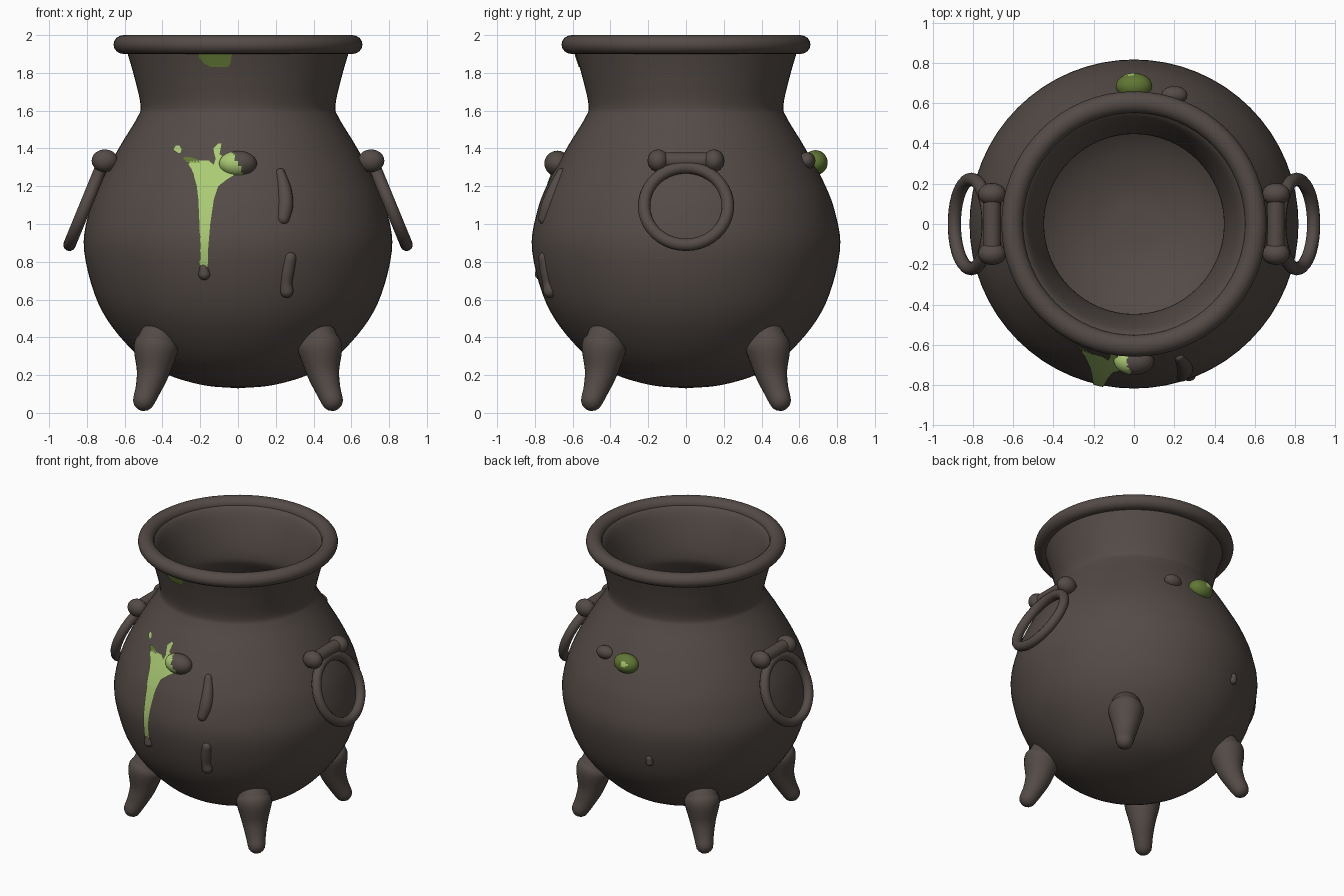
import bpy, bmesh, math
from mathutils import Vector, Matrix

if "Cube" in bpy.data.objects:
    bpy.data.objects.remove(bpy.data.objects["Cube"])


def material(name, rgb):
    m = bpy.data.materials.new(name)
    m.diffuse_color = (*rgb, 1)
    m.use_nodes = True
    m.node_tree.nodes["Principled BSDF"].inputs["Base Color"].default_value = m.diffuse_color
    return m


IRON = material("dark_iron", (0.088, 0.070, 0.062))
LIME = material("light_slime", (0.402, 0.591, 0.171))
OLIVE = material("dark_slime", (0.117, 0.181, 0.034))


def finish(name, bm, mats=(IRON,), rule=None):
    bmesh.ops.recalc_face_normals(bm, faces=bm.faces)
    for f in bm.faces:
        f.smooth = True
        if rule:
            f.material_index = rule(f.calc_center_median())
    me = bpy.data.meshes.new(name)
    bm.to_mesh(me)
    bm.free()
    for m in mats:
        me.materials.append(m)
    ob = bpy.data.objects.new(name, me)
    bpy.context.collection.objects.link(ob)
    return ob


def smooth_path(pts, n=5):
    """Catmull-Rom interpolation through tuples of any length."""
    p = [Vector(q) for q in pts]
    p = [2 * p[0] - p[1]] + p + [2 * p[-1] - p[-2]]
    out = []
    for i in range(1, len(p) - 2):
        a, b, c, d = p[i - 1:i + 3]
        for k in range(n):
            t = k / n
            out.append(0.5 * (2 * b + (c - a) * t + (2 * a - 5 * b + 4 * c - d) * t * t
                              + (3 * b - a - 3 * c + d) * t ** 3))
    return out + [p[-2]]


def bridge(bm, rings, closed_loop=False):
    n = len(rings[0])
    pairs = list(zip(rings, rings[1:])) + ([(rings[-1], rings[0])] if closed_loop else [])
    for a, b in pairs:
        for i in range(n):
            j = (i + 1) % n
            bm.faces.new((a[i], a[j], b[j], b[i]))


def lathe(name, prof, seg=64, closed=False):
    bm = bmesh.new()
    rings = [[bm.verts.new((r * math.cos(i * math.tau / seg), r * math.sin(i * math.tau / seg), z))
              for i in range(seg)] for r, z in prof]
    bridge(bm, rings, closed)
    bmesh.ops.remove_doubles(bm, verts=bm.verts, dist=0.0005)
    return finish(name, bm)


def tube(name, pts, mats=(IRON,), seg=16):
    """Round-ended tube through (x, y, z, radius) points."""
    path = [(Vector(q[:3]), q[3]) for q in smooth_path(pts)]
    d0 = (path[0][0] - path[1][0]).normalized()
    d1 = (path[-1][0] - path[-2][0]).normalized()

    def cap(c, r, d):
        return [(c + d * r * math.sin(a), max(r * math.cos(a), 0.0002)) for a in (0.4, 0.8, 1.2, math.pi / 2)]
    path = cap(*path[0], d0)[::-1] + path + cap(*path[-1], d1)
    bm, rings = bmesh.new(), []
    for i, (c, r) in enumerate(path):
        t = path[min(i + 1, len(path) - 1)][0] - path[max(i - 1, 0)][0]
        u = t.cross(Vector((0.31, 0.83, 0.07))).normalized()
        w = t.cross(u).normalized()
        rings.append([bm.verts.new(c + r * (u * math.cos(k * math.tau / seg) + w * math.sin(k * math.tau / seg)))
                      for k in range(seg)])
    bridge(bm, rings)
    bmesh.ops.remove_doubles(bm, verts=bm.verts, dist=0.0006)
    return finish(name, bm, mats)


def knob(name, centre, size, mats=(IRON,), rule=None, seg=32):
    bm = bmesh.new()
    bmesh.ops.create_uvsphere(bm, u_segments=seg, v_segments=seg // 2, radius=1,
                              matrix=Matrix.Translation(centre) @ Matrix.Diagonal((*size, 1)))
    return finish(name, bm, mats, rule)


# Pot body: outer wall and inner wall
outer = smooth_path([(0, 0.13), (0.2, 0.15), (0.42, 0.225), (0.6, 0.375), (0.74, 0.58), (0.815, 0.86),
                     (0.79, 1.06), (0.725, 1.23), (0.62, 1.42), (0.535, 1.56), (0.516, 1.63),
                     (0.552, 1.79), (0.59, 1.92)])
inner = smooth_path([(0.59, 1.975), (0.53, 1.93), (0.475, 1.78), (0.447, 1.63), (0.47, 1.55), (0.56, 1.42),
                     (0.73, 1.06), (0.755, 0.86), (0.68, 0.6), (0.54, 0.42), (0.38, 0.29), (0.18, 0.215), (0, 0.2)])
lathe("pot_body", outer + inner)

# Rolled rim
lathe("rim", [(0.605 + 0.054 * math.cos(a), 1.95 + 0.05 * math.sin(a))
              for a in [k * math.tau / 16 for k in range(16)]], closed=True)


def radius_at(z):
    for a, b in zip(outer, outer[1:]):
        if a[1] <= z <= b[1]:
            return a[0] + (b[0] - a[0]) * (z - a[1]) / (b[1] - a[1])
    return 0.59


def on_pot(x, z, side=-1, lift=0.0):
    return (x, side * (math.sqrt(radius_at(z) ** 2 - x * x) + lift), z)


# Four feet
for sx in (-1, 1):
    for sy in (-1, 1):
        tube("foot", [(sx * a, sy * a, z, r) for a, z, r in
                      ((0.425, 0.385, 0.105), (0.435, 0.34, 0.118), (0.45, 0.22, 0.088),
                       (0.475, 0.13, 0.068), (0.498, 0.068, 0.058))], seg=24)

# Side handles: bar, end knobs and hanging ring
for s in (-1, 1):
    tube("handle_bar", [(s * 0.705, y, 1.335, 0.044) for y in (-0.14, 0, 0.14)])
    for y in (-0.148, 0.148):
        knob("handle_knob", (s * 0.705, y, 1.335), (0.07, 0.056, 0.06), seg=20)
    bm, rings = bmesh.new(), []
    down, c = Vector((s * 0.38, 0, -0.925)), Vector((s * 0.808, 0, 1.095))
    flat = Vector((s * 0.925, 0, 0.38))
    for i in range(40):
        a = i * math.tau / 40
        rad = Vector((0, math.sin(a), 0)) + down * math.cos(a)
        rings.append([bm.verts.new(c + rad * (0.222 + 0.033 * math.cos(k * math.tau / 12))
                                   + flat * 0.033 * math.sin(k * math.tau / 12)) for k in range(12)])
    bridge(bm, rings, True)
    finish("handle_ring", bm)


# Raised drips and lumps on the wall
def drip(name, pts, side=-1):
    tube(name, [(*on_pot(x, z, side, lift), r) for x, z, r, lift in pts])


drip("upper_drip", [(0.225, 1.27, 0.025, -0.008), (0.245, 1.18, 0.038, -0.012),
                    (0.25, 1.1, 0.042, -0.014), (0.24, 1.03, 0.034, -0.012)])
drip("lower_drip", [(0.275, 0.82, 0.034, -0.014), (0.262, 0.75, 0.036, -0.014),
                    (0.255, 0.69, 0.032, -0.008), (0.258, 0.645, 0.036, 0.0)])
drip("slime_drip_end", [(-0.18, 0.765, 0.024, -0.005), (-0.178, 0.735, 0.032, -0.003)])
drip("back_drip", [(-0.23, 0.72, 0.022, -0.004), (-0.23, 0.69, 0.026, 0.0)], 1)

# Front bubble, slimed on its left half; back bubble with a bright spot
knob("front_bubble", (0.0, -0.68, 1.32), (0.1, 0.07, 0.068), (IRON, LIME),
     lambda c: int(c.x + (c.z - 1.32) * 0.5 < 0.0))
spot = Vector((-0.02, 0.745, 1.34))
knob("back_bubble", (0.0, 0.685, 1.325), (0.09, 0.065, 0.066), (OLIVE, LIME),
     lambda c: int((c - spot).length < 0.022))
knob("back_lump", (0.2, 0.64, 1.335), (0.065, 0.045, 0.045))


# Thin slime stains laid on the wall, from (z, left, right) rows
def stain(name, rows, mat, cols=6):
    bm = bmesh.new()
    grid = []
    for (z0, l0, r0), (z1, l1, r1) in zip(rows, rows[1:] + [rows[-1]]):
        for k in range(4):
            t = k / 4
            z, l, r = z0 + (z1 - z0) * t, l0 + (l1 - l0) * t, r0 + (r1 - r0) * t
            grid.append([bm.verts.new(on_pot(l + (r - l) * i / cols, z, -1, 0.007)) for i in range(cols + 1)])
            if (z0, l0, r0) == rows[-1]:
                break
    for a, b in zip(grid, grid[1:]):
        for i in range(cols):
            bm.faces.new((a[i], b[i], b[i + 1], a[i + 1]))
    ob = finish(name, bm, (mat,))
    for p in ob.data.polygons:
        if p.normal.y > 0:
            p.flip()


stain("slime_run", [(1.335, -0.25, -0.155), (1.315, -0.262, -0.13), (1.29, -0.245, -0.07), (1.26, -0.235, -0.02),
                    (1.235, -0.228, -0.06), (1.2, -0.218, -0.105), (1.13, -0.21, -0.128), (1.0, -0.204, -0.147),
                    (0.87, -0.2, -0.158), (0.79, -0.203, -0.16), (0.75, -0.2, -0.165)], LIME)
stain("slime_splash", [(1.425, -0.105, -0.088), (1.40, -0.13, -0.092), (1.37, -0.125, -0.098),
                       (1.345, -0.118, -0.06), (1.31, -0.13, -0.05), (1.28, -0.14, -0.05)], LIME)
stain("slime_speck", [(1.415, -0.33, -0.31), (1.395, -0.342, -0.298), (1.375, -0.315, -0.305)], LIME)
stain("slime_edge", [(1.355, -0.285, -0.26), (1.345, -0.29, -0.22), (1.325, -0.265, -0.2)], OLIVE)
stain("rim_stain", [(1.915, -0.21, -0.03), (1.88, -0.205, -0.035), (1.85, -0.18, -0.04), (1.83, -0.14, -0.055)], OLIVE)
